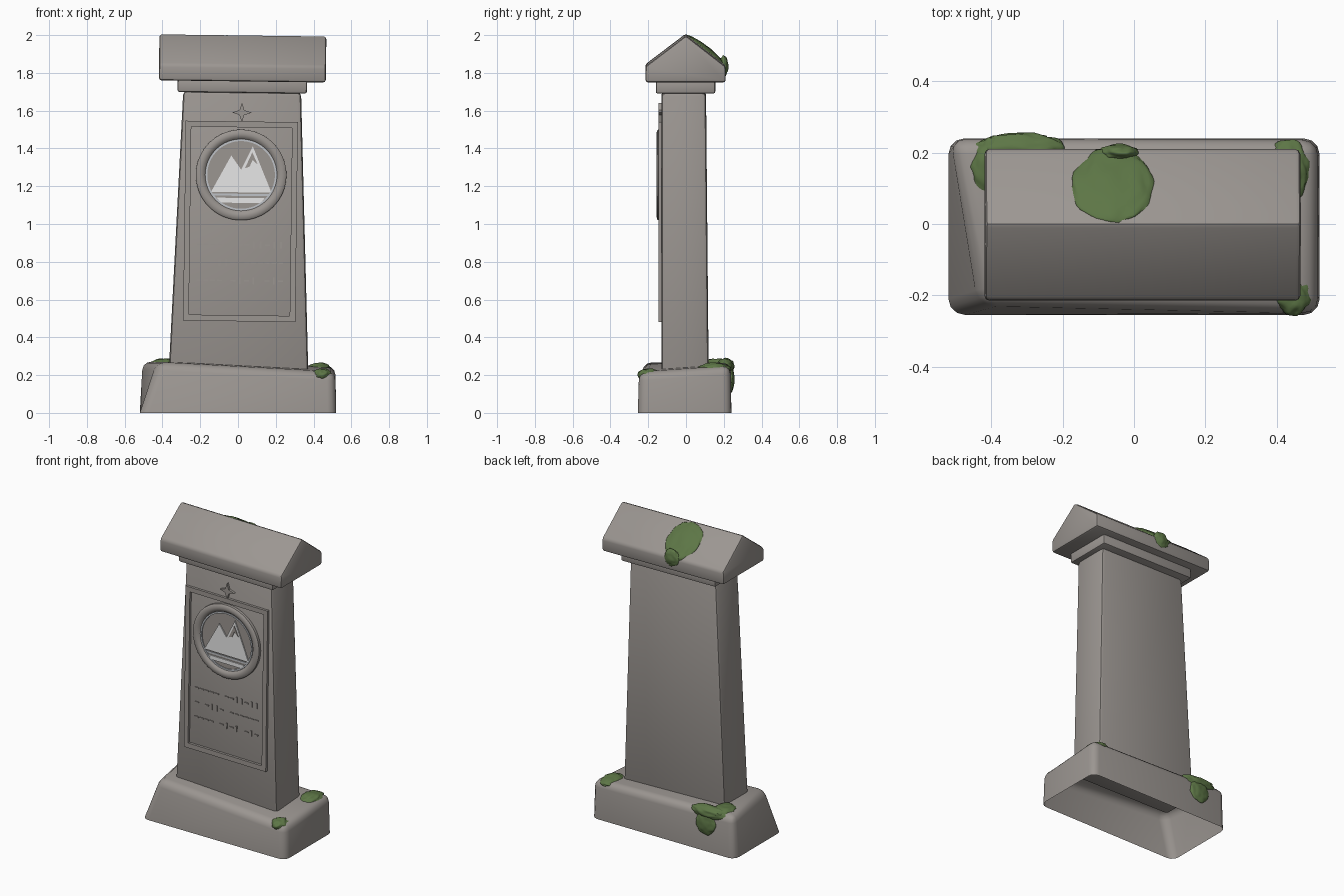
import bpy, bmesh, math
from mathutils import Matrix, Vector, noise

cube = bpy.data.objects.get("Cube")
if cube:
    bpy.data.objects.remove(cube, do_unlink=True)


def material(name, rgb):
    m = bpy.data.materials.new(name)
    m.use_nodes = True
    m.diffuse_color = (*rgb, 1)
    bsdf = next(n for n in m.node_tree.nodes if n.type == 'BSDF_PRINCIPLED')
    bsdf.inputs["Base Color"].default_value = (*rgb, 1)
    bsdf.inputs["Roughness"].default_value = 0.9
    return m


STONE = material("warm grey stone", (0.33, 0.305, 0.285))
WHITE = material("pale inlay", (0.8, 0.8, 0.8))
SILVER = material("silver rim", (0.52, 0.54, 0.57))
MOSS = material("green moss", (0.109, 0.181, 0.061))

# Everything above the base leans slightly to one side
LEAN = Matrix.Rotation(0.013, 4, 'Y')
UPRIGHT = Matrix.Identity(4)


def finish(name, bm, mat, place=LEAN, angle=35):
    bm.transform(place)
    mesh = bpy.data.meshes.new(name)
    bm.to_mesh(mesh)
    bm.free()
    mesh.materials.append(mat)
    obj = bpy.data.objects.new(name, mesh)
    bpy.context.collection.objects.link(obj)
    bpy.ops.object.select_all(action='DESELECT')
    obj.select_set(True)
    bpy.context.view_layer.objects.active = obj
    bpy.ops.object.shade_smooth_by_angle(angle=math.radians(angle))
    return obj


def loft(loops, caps=True, bevel=0, segments=2, closed=False):
    """Skin a list of equal point loops."""
    bm = bmesh.new()
    rings = [[bm.verts.new(p) for p in loop] for loop in loops]
    pairs = list(zip(rings, rings[1:]))
    if closed:
        pairs.append((rings[-1], rings[0]))
    n = len(rings[0])
    for a, b in pairs:
        for i in range(n):
            j = (i + 1) % n
            bm.faces.new((a[i], a[j], b[j], b[i]))
    if caps and not closed:
        bm.faces.new(rings[0])
        bm.faces.new(rings[-1])
    bmesh.ops.recalc_face_normals(bm, faces=bm.faces)
    if bevel:
        edges = [e for e in bm.edges if any(v.co.z > 0.001 for v in e.verts)]
        bmesh.ops.bevel(bm, geom=edges, offset=bevel, segments=segments,
                        profile=0.5, affect='EDGES', clamp_overlap=True)
    return bm


def rect(hx, y0, y1, z):
    return [(-hx, y0, z), (hx, y0, z), (hx, y1, z), (-hx, y1, z)]


def front(points, y):
    return [(x, y, z) for x, z in points]


def plate(name, points, y0, y1, mat):
    return finish(name, loft([front(points, y0), front(points, y1)]), mat)


def box_points(x0, x1, z0, z1):
    return [(x0, z0), (x1, z0), (x1, z1), (x0, z1)]


def circle(r, z, n=64):
    return [(r * math.cos(t * math.tau / n), z + r * math.sin(t * math.tau / n))
            for t in range(n)]


# Worn base: one front corner broken back, open underneath
base_top = [(-0.42, -0.225, 0.27), (0.515, -0.25, 0.215),
            (0.515, 0.235, 0.25), (-0.515, 0.238, 0.272)]
bm = loft([rect(0.52, -0.255, 0.24, 0), base_top], bevel=0.045, segments=3)
under = [f for f in bm.faces if all(v.co.z < 0.001 for v in f.verts)]
bmesh.ops.delete(bm, geom=under, context='FACES_ONLY')
finish("base", bm, STONE, UPRIGHT, 40)

# Tapered column and neck slab
finish("column", loft([rect(0.37, -0.13, 0.12, 0.2), rect(0.312, -0.13, 0.106, 1.7)],
                      bevel=0.02), STONE)
finish("neck", loft([rect(0.342, -0.16, 0.155, 1.695), rect(0.342, -0.16, 0.155, 1.765)],
                    bevel=0.01), STONE)

# Gabled cap
gable = [(-0.215, 1.755), (0.21, 1.755), (0.21, 1.84), (0, 2.003), (-0.215, 1.84)]
finish("cap", loft([[(x, y, z) for y, z in gable] for x in (-0.442, 0.442)],
                   bevel=0.014), STONE)

# Raised border on the front
outer = box_points(-0.297, 0.297, 0.485, 1.543)
inner = box_points(-0.267, 0.267, 0.517, 1.512)
finish("panel_border", loft([front(outer, -0.12), front(outer, -0.146),
                             front(inner, -0.146), front(inner, -0.12)], closed=True), STONE)

# Four-pointed star above the border
star = [((0.052 if i % 2 == 0 else 0.018) * math.cos(i * math.pi / 4),
         1.59 + (0.052 if i % 2 == 0 else 0.018) * math.sin(i * math.pi / 4))
        for i in range(8)]
plate("star", star, -0.12, -0.145, STONE)

# Round medallion: moulded ring, disc and bright rim
MZ = 1.26
ring = [(0.24, -0.12), (0.24, -0.148), (0.235, -0.153), (0.216, -0.157),
        (0.2, -0.153), (0.19, -0.142), (0.19, -0.12)]
finish("medallion_ring", loft([front(circle(r, MZ), y) for r, y in ring], closed=True), STONE)
plate("medallion_disc", circle(0.192, MZ), -0.12, -0.138, STONE)
rim = [(0.189, -0.137), (0.189, -0.145), (0.179, -0.145), (0.179, -0.137)]
finish("medallion_rim", loft([front(circle(r, MZ), y) for r, y in rim], closed=True), SILVER)

# Mountain inlay with a ridge mark and two bands of water
plate("mountains", [(-0.158, 1.168), (0.162, 1.168), (0.06, 1.412),
                    (0, 1.288), (-0.053, 1.362)], -0.136, -0.145, WHITE)
plate("ridge_mark", [(0.02, 1.295), (0.058, 1.38), (0.088, 1.315),
                     (0.06, 1.34), (0.045, 1.305)], -0.144, -0.149, STONE)
plate("upper_water", [(-0.147, 1.149), (0.147, 1.149), (0.152, 1.16), (-0.152, 1.16)],
      -0.136, -0.142, SILVER)
plate("lower_water", [(-0.105, 1.112), (0.105, 1.112), (0.128, 1.138), (-0.128, 1.138)],
      -0.136, -0.145, WHITE)

# Three rows of abstract chisel marks
marks = bmesh.new()
for row, pattern in enumerate(("----- --||-||", "- -||- ------", "---- -|-| -|-")):
    z = 0.89 - row * 0.095
    for i, mark in enumerate(pattern):
        if mark == " ":
            continue
        w, h = (0.026, 0.007) if mark == "-" else (0.009, 0.036)
        x = (i - 6) * 0.036
        size = Matrix.Diagonal((w, 0.012, h, 1))
        bmesh.ops.create_cube(marks, size=1, matrix=Matrix.Translation((x, -0.13, z)) @ size)
finish("chisel_marks", marks, STONE)


def moss(name, centre, size, tilt=0, place=UPRIGHT):
    """Flattened lump with an uneven rim."""
    bm = bmesh.new()
    bmesh.ops.create_icosphere(bm, subdivisions=4, radius=1)
    for v in bm.verts:
        v.co *= 1 + 0.14 * noise.noise(v.co * 2.5 + Vector(centre) * 9)
    bm.transform(Matrix.Translation(centre) @ Matrix.Rotation(tilt, 4, 'X')
                 @ Matrix.Diagonal((*size, 1)))
    finish(name, bm, MOSS, place, 180)


# Moss on the back of the cap
slope = -math.atan2(0.163, 0.21)
moss("cap_moss", (-0.085, 0.108, 1.915), (0.117, 0.132, 0.022), slope, LEAN)
moss("cap_moss_drip", (-0.065, 0.2, 1.835), (0.055, 0.024, 0.055), 0, LEAN)

# Moss on the corners of the base
moss("back_moss_top", (-0.39, 0.16, 0.262), (0.065, 0.085, 0.026))
moss("back_moss_edge", (-0.32, 0.21, 0.25), (0.13, 0.046, 0.04))
moss("back_moss_drip", (-0.31, 0.236, 0.18), (0.072, 0.02, 0.07))
moss("left_back_moss", (0.43, 0.15, 0.235), (0.06, 0.085, 0.03))
moss("left_front_moss", (0.445, -0.195, 0.2), (0.052, 0.06, 0.035))
